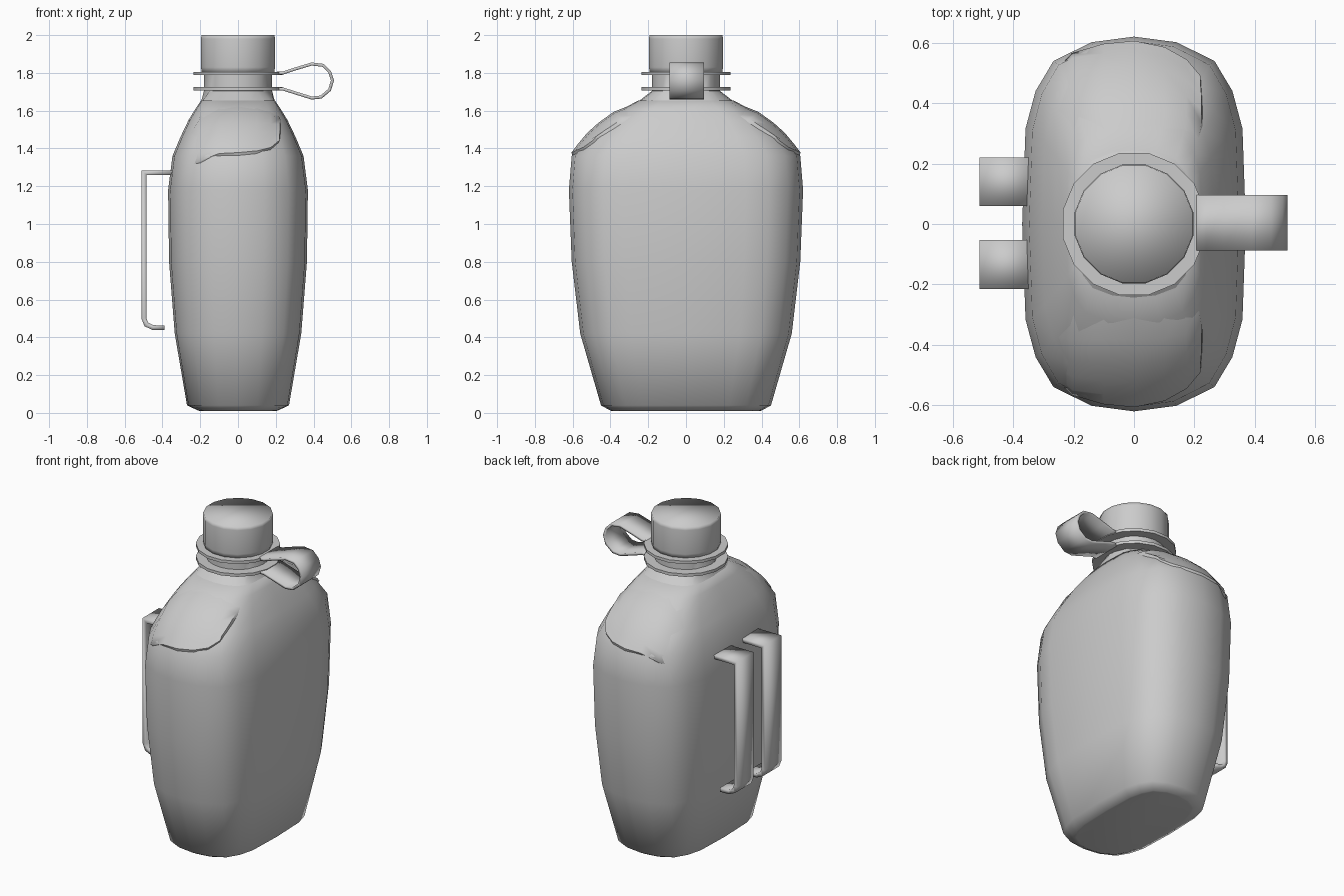
import bpy, bmesh, math
from mathutils import Vector
from mathutils.bvhtree import BVHTree

if "Cube" in bpy.data.objects:
    bpy.data.objects.remove(bpy.data.objects["Cube"])


def make_object(name, verts, faces, angle=None):
    mesh = bpy.data.meshes.new(name)
    mesh.from_pydata(verts, [], faces)
    bm = bmesh.new()
    bm.from_mesh(mesh)
    bmesh.ops.recalc_face_normals(bm, faces=bm.faces)
    bm.to_mesh(mesh)
    bm.free()
    obj = bpy.data.objects.new(name, mesh)
    bpy.context.collection.objects.link(obj)
    bpy.ops.object.select_all(action='DESELECT')
    bpy.context.view_layer.objects.active = obj
    obj.select_set(True)
    if angle is None:
        bpy.ops.object.shade_smooth()
    else:
        bpy.ops.object.shade_smooth_by_angle(angle=math.radians(angle))
    return obj


def loft(name, rings, angle=None, closed=False):
    """Skin a stack of rings; cap the ends or join last ring to first."""
    n, m = len(rings[0]), len(rings)
    verts = [p for r in rings for p in r]
    faces = []
    for j in range(m if closed else m - 1):
        a, b = j * n, ((j + 1) % m) * n
        faces += [(a + i, a + (i + 1) % n, b + (i + 1) % n, b + i) for i in range(n)]
    if not closed:
        faces += [tuple(range(n))[::-1], tuple(range((m - 1) * n, m * n))]
    return make_object(name, verts, faces, angle)


def circle(r, z, n=16):
    return [(r * math.cos(2 * math.pi * (i + .5) / n), r * math.sin(2 * math.pi * (i + .5) / n), z)
            for i in range(n)]


def strap(name, path, y0, y1, thick):
    """Flat band following an xz path."""
    verts = [(x, y, z) for x, z in path for y in (y0, y1)]
    faces = [(2 * i, 2 * i + 1, 2 * i + 3, 2 * i + 2) for i in range(len(path) - 1)]
    obj = make_object(name, verts, faces, 35)
    mod = obj.modifiers.new("Thickness", 'SOLIDIFY')
    mod.thickness, mod.offset, mod.use_even_offset = thick, 0, True
    return obj


# Flask body: rounded oblong section, scaled up the height
quarter = [(1, 0), (.97, .51), (.88, .71), (.72, .87), (.38, .97), (0, 1)]
section = (quarter + [(-x, y) for x, y in quarter[-2::-1]]
           + [(-x, -y) for x, y in quarter[1:]] + [(x, -y) for x, y in quarter[-2:0:-1]])
profile = [(.01, .20, .39), (.012, .21, .40), (.04, .27, .45), (.42, .335, .56), (.80, .365, .605),
           (1.18, .37, .62), (1.36, .347, .605), (1.46, .305, .53), (1.55, .262, .43),
           (1.61, .225, .335), (1.655, .195, .25)]
body = loft("flask_body", [[(x * rx, y * ry, z) for x, y in section] for z, rx, ry in profile])

# Raised shoulder panels, projected onto the body front and back
bm = bmesh.new()
bm.from_mesh(body.data)
tree = BVHTree.FromBMesh(bm)
bm.free()
columns = [(-.27, 1.30, 1.50), (-.2, 1.32, 1.59), (-.1, 1.355, 1.63), (0, 1.36, 1.64),
           (.1, 1.37, 1.63), (.17, 1.39, 1.61), (.215, 1.43, 1.58), (.23, 1.48, 1.54)]
rows = [0, .04, .2, .4, .6, .8, 1]
for side, label in ((-1, "front"), (1, "back")):
    verts, faces = [], []
    for c, (x, low, high) in enumerate(columns):
        for r, t in enumerate(rows):
            z = low + (high - low) * t
            hit, normal, _, _ = tree.ray_cast(Vector((x, side * 2, z)), Vector((0, -side, 0)))
            if hit is None:
                hit, normal, _, _ = tree.find_nearest(Vector((x, 0, z)))
            edge = c in (0, len(columns) - 1) or r in (0, len(rows) - 1)
            verts.append(hit + normal * (-.004 if edge else .012))
    k = len(rows)
    faces = [(c * k + r, c * k + r + 1, c * k + k + r + 1, c * k + k + r)
             for c in range(len(columns) - 1) for r in range(k - 1)]
    panel = make_object("shoulder_panel_" + label, verts, faces, 50)
    if sum(p.normal.z for p in panel.data.polygons) < 0:
        panel.data.flip_normals()

# Collar and neck: oblong base narrowing to a round neck
n = len(section)
base = [(x * .195, y * .25, 1.65) for x, y in section]
neck = []
for x, y in section:
    a = math.atan2(y * .25, x * .195)
    neck.append((.18 * math.cos(a), .18 * math.sin(a)))
loft("neck", [base] + [[(x, y, z) for x, y in neck] for z in (1.705, 1.82)], 40)

# Cap
loft("cap", [circle(.195, 1.8), circle(.2, 1.83), circle(.2, 1.98), circle(.197, 2.0)])

# Two retaining rings joined by a looped strap
for label, z in (("lower", 1.717), ("upper", 1.797)):
    loft("ring_" + label, [circle(.178, z - .009), circle(.24, z - .009),
                           circle(.24, z + .009), circle(.178, z + .009)], 40, closed=True)
strap("cap_strap", [(.19, 1.797), (.24, 1.80), (.30, 1.82), (.39, 1.847), (.45, 1.84), (.485, 1.805),
                    (.50, 1.76), (.485, 1.71), (.44, 1.672), (.39, 1.667), (.30, 1.695),
                    (.24, 1.714), (.19, 1.717)], -.088, .096, .016)

# Pair of belt clips on the left side
for label, y0, y1 in (("back", .06, .22), ("front", -.215, -.053)):
    strap("belt_clip_" + label, [(-.33, 1.272), (-.498, 1.272), (-.498, .50), (-.485, .468),
                                 (-.45, .452), (-.39, .45)], y0, y1, .025)
